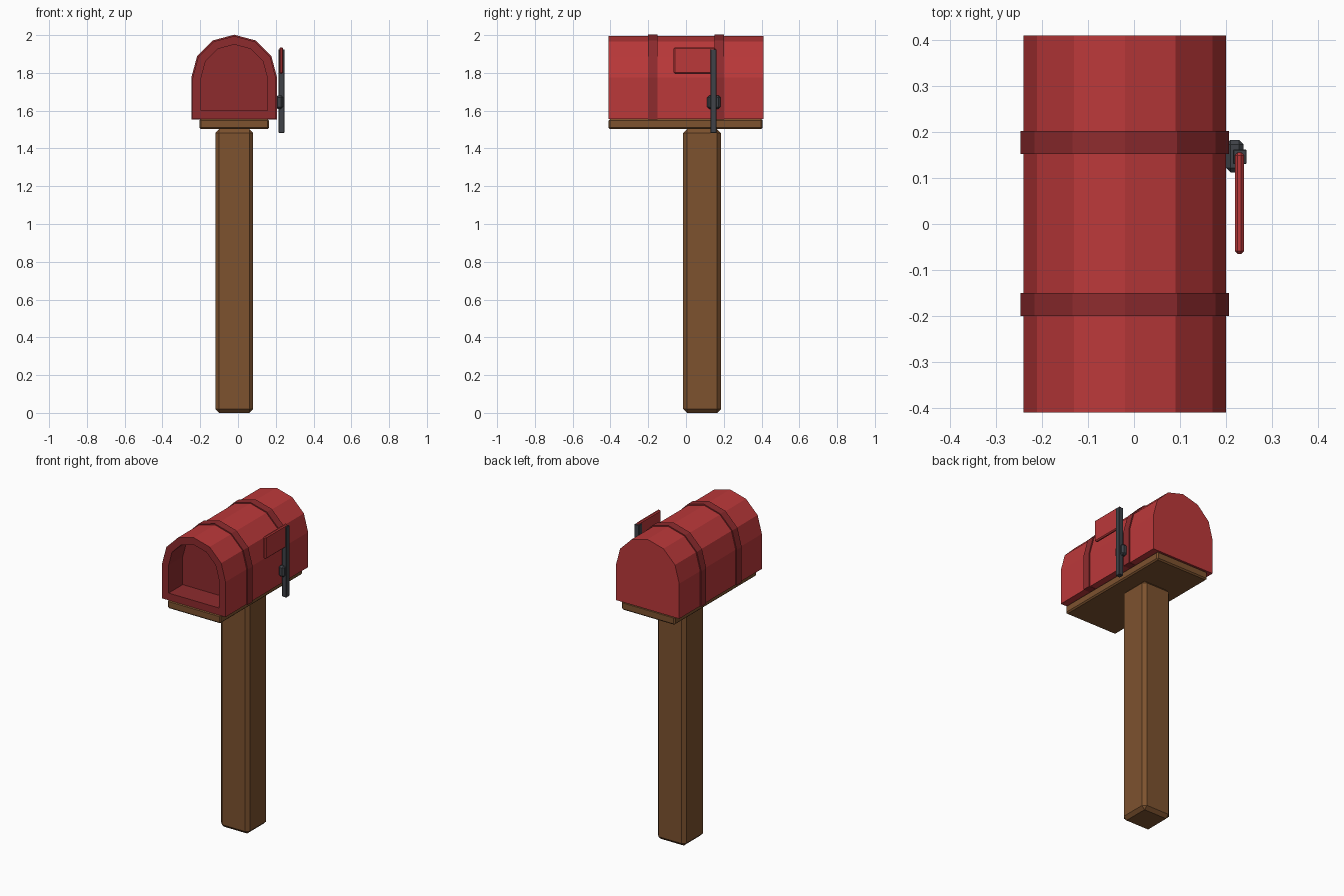
import bpy, bmesh
from math import cos, sin, pi

if "Cube" in bpy.data.objects:
    bpy.data.objects.remove(bpy.data.objects["Cube"])


def material(name, rgb):
    m = bpy.data.materials.new(name)
    m.use_nodes = True
    m.diffuse_color = (*rgb, 1)
    m.node_tree.nodes["Principled BSDF"].inputs["Base Color"].default_value = (*rgb, 1)
    return m


RED = material("red paint", (0.50, 0.04, 0.042))
DARK_RED = material("dark red paint", (0.27, 0.024, 0.027))
WOOD = material("wood", (0.205, 0.085, 0.028))
METAL = material("dark metal", (0.05, 0.055, 0.065))

CX, ARC_Z, BASE_Z = -0.02, 1.775, 1.555


def finish(name, bm, mats):
    bmesh.ops.recalc_face_normals(bm, faces=bm.faces)
    mesh = bpy.data.meshes.new(name)
    bm.to_mesh(mesh)
    bm.free()
    for m in mats:
        mesh.materials.append(m)
    ob = bpy.data.objects.new(name, mesh)
    bpy.context.collection.objects.link(ob)
    return ob


def box(name, lo, hi, mat, bevel):
    bm = bmesh.new()
    bmesh.ops.create_cube(bm, size=1)
    for v in bm.verts:
        v.co = [(a + b) / 2 + c * (b - a) for a, b, c in zip(lo, hi, v.co)]
    bmesh.ops.bevel(bm, geom=bm.edges[:], offset=bevel, segments=1, affect="EDGES")
    return finish(name, bm, [mat])


def arch(bm, radius, floor, y):
    """Ring of vertices: flat floor, straight sides, six-sided round top."""
    pts = [(radius * cos(i * pi / 6), ARC_Z + radius * sin(i * pi / 6)) for i in range(7)]
    pts += [(-radius, floor), (radius, floor)]
    return [bm.verts.new((CX + x, y, z)) for x, z in pts]


def bridge(bm, a, b, mat=0):
    for i in range(len(a)):
        j = (i + 1) % len(a)
        bm.faces.new((a[i], a[j], b[j], b[i])).material_index = mat


# Mailbox shell with a recessed front
bm = bmesh.new()
back = arch(bm, 0.22, BASE_Z, 0.41)
front = arch(bm, 0.22, BASE_Z, -0.41)
rim = arch(bm, 0.175, 1.60, -0.41)
recess = arch(bm, 0.175, 1.60, -0.27)
bm.faces.new(back)
bridge(bm, back, front)
bridge(bm, front, rim, 1)
bridge(bm, rim, recess, 1)
bm.faces.new(recess).material_index = 1
finish("mailbox_shell", bm, [RED, DARK_RED])

# Raised bands around the shell
for name, y in (("front_band", -0.2), ("back_band", 0.152)):
    bm = bmesh.new()
    a, b = (arch(bm, 0.227, BASE_Z - 0.002, y + d) for d in (0, 0.05))
    bridge(bm, a, b)
    bm.faces.new(a)
    bm.faces.new(b)
    finish(name, bm, [DARK_RED])

# Wooden post and support board
box("post", (-0.12, -0.015, 0), (0.08, 0.185, 1.502), WOOD, 0.02)
box("support_board", (-0.205, -0.41, 1.502), (0.165, 0.406, 1.555), WOOD, 0.008)

# Signal flag on the left side
box("flag_pivot", (0.2, 0.112, 1.61), (0.238, 0.183, 1.68), METAL, 0.01)
box("flag_arm", (0.215, 0.13, 1.482), (0.245, 0.162, 1.925), METAL, 0.002)
box("flag_plate", (0.219, -0.065, 1.795), (0.239, 0.155, 1.935), RED, 0.006)
